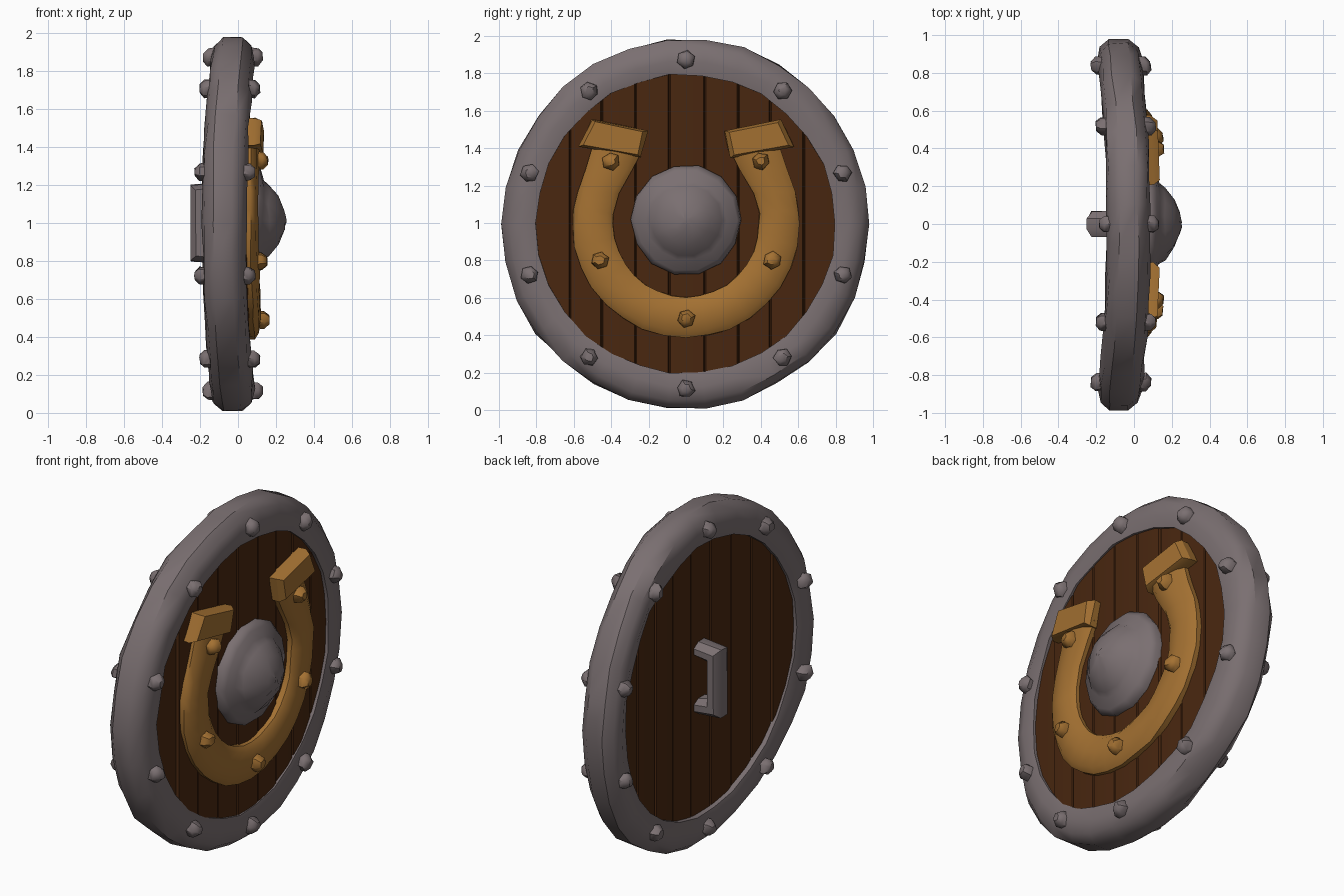
import bpy, bmesh, math, random
from mathutils import Vector, Matrix

if "Cube" in bpy.data.objects:
    bpy.data.objects.remove(bpy.data.objects["Cube"])

random.seed(4)
CZ = 0.995          # height of the shield centre
MID = -0.027        # x of the rim's middle plane


def material(name, rgb):
    m = bpy.data.materials.new(name)
    m.diffuse_color = (*rgb, 1)
    m.use_nodes = True
    m.node_tree.nodes["Principled BSDF"].inputs["Base Color"].default_value = m.diffuse_color
    return m


IRON = material("grey_iron", (0.195, 0.160, 0.165))
GOLD = material("dull_gold", (0.37, 0.165, 0.032))
WOOD = material("dark_wood", (0.066, 0.020, 0.005))


def finish(bm, name, mat, angle=35, jitter=0.0):
    """Roughen, bow the shield around its upright axis and make the object."""
    for v in bm.verts:
        v.co += Vector([random.uniform(-jitter, jitter) for _ in range(3)])
        v.co.x -= 0.06 * v.co.y ** 2
    bmesh.ops.recalc_face_normals(bm, faces=bm.faces)
    me = bpy.data.meshes.new(name)
    bm.to_mesh(me)
    bm.free()
    me.materials.append(mat)
    me.shade_smooth()
    me.set_sharp_from_angle(angle=math.radians(angle))
    ob = bpy.data.objects.new(name, me)
    bpy.context.collection.objects.link(ob)
    return ob


def loft(bm, rings, closed=False, caps=True):
    """Skin a list of equal rings of points."""
    vs = [[bm.verts.new(p) for p in ring] for ring in rings]
    n = len(vs[0])
    for i in range(len(vs) if closed else len(vs) - 1):
        a, b = vs[i], vs[(i + 1) % len(vs)]
        for j in range(n):
            k = (j + 1) % n
            bm.faces.new((a[j], a[k], b[k], b[j]))
    if caps and not closed:
        bm.faces.new(vs[0])
        bm.faces.new(vs[-1])


def polar(r, a, x):
    return (x, r * math.cos(a), CZ + r * math.sin(a))


# Hammered iron rim
bm = bmesh.new()
profile = [(0.80, 0.100), (0.87, 0.116), (0.94, 0.100), (0.985, 0.05),
           (0.985, -0.05), (0.94, -0.100), (0.87, -0.116), (0.80, -0.100)]
rings = []
for i in range(30):
    a = math.tau * i / 30
    wob = random.uniform(-0.010, 0.010)
    rings.append([polar(r + (wob if r > 0.9 else 0), a, MID + x) for r, x in profile])
loft(bm, rings, closed=True)
finish(bm, "rim", IRON, 40, 0.006)

# Upright planks with grooves between them
seams = [-0.83, -0.62, -0.45, -0.27, -0.09, 0.10, 0.28, 0.45, 0.63, 0.83]
R = 0.835
for i, (y0, y1) in enumerate(zip(seams, seams[1:])):
    bm = bmesh.new()
    front = 0.060 + random.uniform(-0.005, 0.005)
    back = -0.103 + random.uniform(-0.004, 0.004)
    g = 0.006
    rings = []
    for y, inset in ((y0, 0.014), (y0 + g, 0), ((y0 * 2 + y1) / 3, -0.002),
                     ((y0 + y1 * 2) / 3, -0.002), (y1 - g, 0), (y1, 0.014)):
        h = math.sqrt(max(R * R - y * y, 0.004))
        rings.append([(front - inset, y, CZ - h), (front - inset, y, CZ + h),
                      (back + inset, y, CZ + h), (back + inset, y, CZ - h)])
    loft(bm, rings)
    finish(bm, f"plank_{i + 1}", WOOD, 25)


# Central domed boss
bm = bmesh.new()
dome = [(0.295, 0.04), (0.295, 0.085), (0.27, 0.118), (0.215, 0.135),
        (0.19, 0.165), (0.13, 0.212), (0.06, 0.243), (0.015, 0.25)]
N = 14
loft(bm, [[polar(r, math.tau * k / N, x) for k in range(N)] for r, x in dome])
bmesh.ops.translate(bm, vec=(0, 0, 0.02), verts=bm.verts)
finish(bm, "boss", IRON, 50, 0.005)

# Curved horseshoe band: pairs of outer and inner outline points in (y, z)
arm = [((0.50, 1.40), (0.235, 1.39)), ((0.535, 1.29), (0.285, 1.29)),
       ((0.58, 1.17), (0.36, 1.16)), ((0.602, 1.07), (0.392, 1.05))]
pairs = [((-o[0], o[1]), (-n[0], n[1])) for o, n in arm]
for k in range(17):
    a = math.pi + math.pi * k / 16
    c, s = math.cos(a), math.sin(a)
    pairs.append(((0.607 * c, CZ + 0.607 * s), (0.39 * c, CZ + 0.39 * s)))
pairs += arm[::-1]
section = [(0, 0.03), (0, 0.088), (0.14, 0.112), (0.5, 0.122), (0.86, 0.112),
           (1, 0.088), (1, 0.03)]
bm = bmesh.new()
loft(bm, [[(x, o[0] + (n[0] - o[0]) * t, o[1] + (n[1] - o[1]) * t) for t, x in section]
          for o, n in pairs])
finish(bm, "horseshoe_band", GOLD, 45, 0.004)

# Thicker splayed ends of the horseshoe
foot = [(0.505, 1.555), (0.205, 1.492), (0.240, 1.350), (0.575, 1.410)]
fc = Vector((0.385, 1.455))
for side, label in ((-1, "left"), (1, "right")):
    bm = bmesh.new()
    rings = []
    for x, f in ((0.03, 1), (0.105, 1), (0.138, 0.86)):
        pts = [fc + (Vector(p) - fc) * f for p in foot]
        rings.append([(x, side * p.x, p.y) for p in pts])
    loft(bm, rings)
    finish(bm, f"horseshoe_end_{label}", GOLD, 30, 0.004)


def rivet(name, y, z, x, mat, direction=1, r=0.048, h=0.045):
    """Chunky six-sided stud sunk slightly into its surface."""
    bm = bmesh.new()
    turn = random.uniform(0, 1)
    rings = []
    for rr, d in ((r, -0.02), (r, h * 0.45), (r * 0.5, h)):
        rings.append([(x + direction * d, y + rr * math.cos(turn + math.tau * k / 6),
                       z + rr * math.sin(turn + math.tau * k / 6)) for k in range(6)])
    loft(bm, rings)
    finish(bm, name, mat, 50, 0.004)


# Rim rivets on both faces
for i in range(10):
    a = math.pi / 2 + math.tau * i / 10
    y, z = 0.88 * math.cos(a), CZ + 0.88 * math.sin(a)
    rivet(f"rim_rivet_front_{i + 1}", y, z, MID + 0.112, IRON)
    rivet(f"rim_rivet_back_{i + 1}", y, z, MID - 0.112, IRON, -1)

# Horseshoe rivets
for i, (y, z) in enumerate([(-0.4, 1.33), (0.4, 1.33), (-0.46, 0.80), (0.46, 0.80), (0, 0.49)]):
    rivet(f"horseshoe_rivet_{i + 1}", y, z, 0.118, GOLD, h=0.048)

# Bracket handle on the back
bm = bmesh.new()
path = [(-0.08, 0.83, 0), (-0.205, 0.845, 0.7), (-0.205, 1.155, -0.7), (-0.08, 1.17, 0)]
rings = []
for x, z, skew in path:
    ring = []
    for k in range(8):
        a = math.tau * (k + 0.5) / 8
        u, w = 0.045 * math.cos(a) / 0.924, 0.068 * math.sin(a) / 0.924
        # mitre the corners so posts and grip share the same thickness
        ring.append((x - u, w, z + u) if skew < 0 else
                    (x - u, w, z - u) if skew > 0 else
                    (x, w, z + u) if z > 1 else (x, w, z - u))
    rings.append(ring)
loft(bm, rings)
finish(bm, "back_handle", IRON, 35, 0.003)
